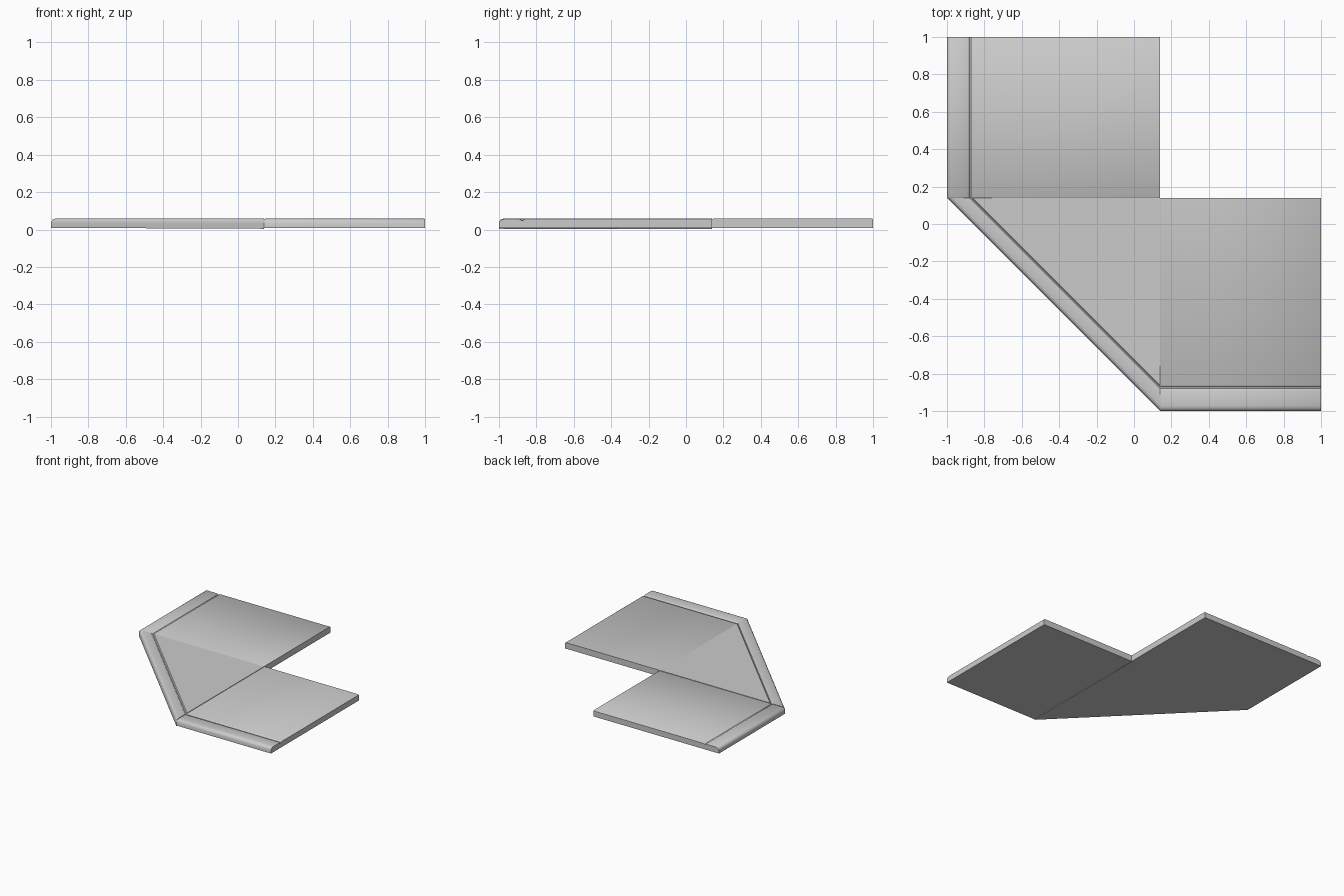
import bpy, bmesh

if "Cube" in bpy.data.objects:
    bpy.data.objects.remove(bpy.data.objects["Cube"])

TOP, BOT, INNER = 0.059, 0.009, 1.14
# Cross-section (distance from outer edge, height): rounded curb, groove, walking slab
PROFILE = [(0, BOT), (0, 0.036), (0.003, 0.045), (0.009, 0.052), (0.018, 0.057),
           (0.030, TOP), (0.110, TOP), (0.117, 0.056), (0.121, 0.051), (0.129, 0.051),
           (0.133, 0.056), (0.138, TOP), (INNER, TOP), (INNER, BOT)]


def loft(name, stations):
    """Skin the profile between stations: (place function, height function)."""
    bm = bmesh.new()
    rings = [[bm.verts.new((*place(d), height(z))) for d, z in PROFILE]
             for place, height in stations]
    n = len(PROFILE)
    for a, b in zip(rings, rings[1:]):
        for i in range(n):
            j = (i + 1) % n
            bm.faces.new((a[i], a[j], b[j], b[i]))
    bm.faces.new(rings[0])
    bm.faces.new(rings[-1])
    bmesh.ops.remove_doubles(bm, verts=bm.verts, dist=1e-5)
    bmesh.ops.recalc_face_normals(bm, faces=bm.faces)
    me = bpy.data.meshes.new(name)
    bm.to_mesh(me)
    bm.free()
    ob = bpy.data.objects.new(name, me)
    bpy.context.collection.objects.link(ob)
    bpy.ops.object.select_all(action='DESELECT')
    bpy.context.view_layer.objects.active = ob
    ob.select_set(True)
    bpy.ops.object.shade_smooth_by_angle(angle=0.6)
    return ob


def full(z):
    return z


def eased(z):
    # slightly lowered top edge at the ends of a slab
    return z if z < 0.03 else z - 0.004


def thick(z):
    # the corner piece swells a little towards its front end
    return BOT + (z - BOT) * 1.1 - 0.005


def along_y(y):
    return lambda d: (-1 + d, y)


def along_x(x):
    return lambda d: (x, -1 + d)


# Two straight paving slabs with curb
E = 0.006
for name, line in (("left_slab", along_y), ("front_slab", along_x)):
    loft(name, [(line(0.14), eased), (line(0.14 + E), full),
                (line(1 - E), full), (line(1), eased)])

# Triangular corner slab: the profile runs diagonally and closes at the inner corner
loft("corner_slab", [(along_y(0.14), full), (along_x(0.14), thick)])
